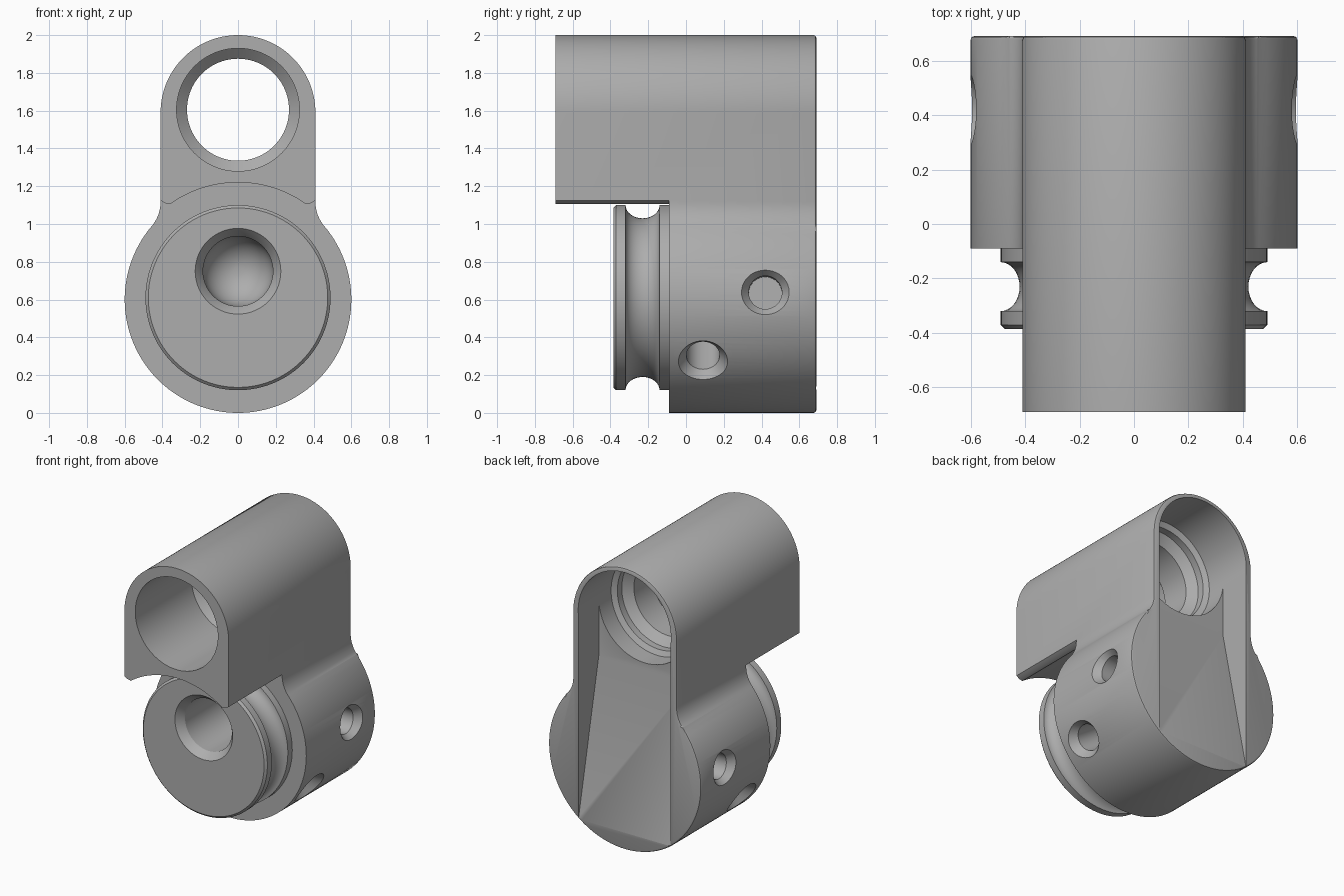
import bpy, bmesh, math
from mathutils import Matrix, Vector

cube = bpy.data.objects.get("Cube")
if cube:
    bpy.data.objects.remove(cube, do_unlink=True)

grey = bpy.data.materials.new("machined grey")
grey.use_nodes = True
colour = (0.42, 0.42, 0.42, 1)
grey.diffuse_color = colour
grey.node_tree.nodes["Principled BSDF"].inputs["Base Color"].default_value = colour

AXIS_LOW, AXIS_HIGH = 0.6, 1.59
R_LOW, R_HIGH, R_NECK = 0.6, 0.41, 0.2


def finish(name, bm):
    bmesh.ops.recalc_face_normals(bm, faces=bm.faces[:])
    mesh = bpy.data.meshes.new(name)
    bm.to_mesh(mesh)
    bm.free()
    mesh.materials.append(grey)
    obj = bpy.data.objects.new(name, mesh)
    bpy.context.collection.objects.link(obj)
    return obj


def arc(cx, cz, r, start, end, n):
    """Points along an arc in the x-z plane, angles in radians."""
    return [(cx + r * math.cos(a), cz + r * math.sin(a))
            for a in (start + (end - start) * i / n for i in range(n + 1))]


def prism(name, points, depth, bevel=0):
    """Extrude an outline of 3D points along depth, with an optional far-edge bevel."""
    bm = bmesh.new()
    face = bm.faces.new([bm.verts.new(p) for p in points])
    new = bmesh.ops.extrude_face_region(bm, geom=[face], use_keep_orig=True)["geom"]
    bmesh.ops.translate(bm, vec=depth, verts=[v for v in new if isinstance(v, bmesh.types.BMVert)])
    if bevel:
        cap = next(f for f in new if isinstance(f, bmesh.types.BMFace))
        bmesh.ops.bevel(bm, geom=cap.edges[:], offset=bevel, segments=2,
                        profile=0.5, affect='EDGES')
    return finish(name, bm)


def lathe(name, profile, origin, axis=(0, 1, 0), sides=96):
    """Closed solid of revolution from (radius, distance along axis) pairs."""
    bm = bmesh.new()
    rings = [[bm.verts.new((r * math.cos(2 * math.pi * i / sides),
                            r * math.sin(2 * math.pi * i / sides), d))
              for i in range(sides)] for r, d in profile]
    for a, b in zip(rings, rings[1:]):
        for i in range(sides):
            j = (i + 1) % sides
            bm.faces.new((a[i], a[j], b[j], b[i]))
    bm.faces.new(rings[0])
    bm.faces.new(rings[-1])
    turn = Vector(axis).to_track_quat('Z', 'Y').to_matrix().to_4x4()
    bm.transform(Matrix.Translation(origin) @ turn)
    return finish(name, bm)


def combine(target, tool, operation):
    mod = target.modifiers.new("combine", 'BOOLEAN')
    mod.object, mod.operation, mod.solver = tool, operation, 'EXACT'
    bpy.context.view_layer.objects.active = target
    bpy.ops.object.modifier_apply(modifier=mod.name)
    bpy.data.objects.remove(tool, do_unlink=True)


# Housing: keyhole outline with filleted neck, bevelled at the back
neck_x = R_HIGH + R_NECK
neck_h = math.sqrt((R_LOW + R_NECK) ** 2 - neck_x ** 2)
neck_a = math.atan2(neck_h, neck_x)
half = arc(0, AXIS_LOW, R_LOW, -math.pi / 2, neck_a, 48)
half += arc(neck_x, AXIS_LOW + neck_h, R_NECK, math.pi + neck_a, math.pi, 10)
half += arc(0, AXIS_HIGH, R_HIGH, 0, math.pi / 2, 32)
outline = half + [(-x, z) for x, z in half[-2:0:-1]]
housing = prism("housing", [(x, -0.69, z) for x, z in outline], (0, 1.38, 0), 0.014)

# Clearance under the overhanging tube
reach = math.acos(0.36 / 0.62)
under = [(-0.8, -0.2), (0.8, -0.2), (0.8, 1.13), (0.41, 1.125), (0.385, 1.11)]
under += arc(0, AXIS_LOW, 0.62, reach, math.pi - reach, 40)
under += [(-0.385, 1.11), (-0.41, 1.125), (-0.8, 1.13)]
combine(housing, prism("clearance_cutter", [(x, -0.8, z) for x, z in under],
                       (0, 0.71, 0)), 'DIFFERENCE')

# Grooved boss on the front
groove = [(0.42 + 0.07 * (1 - math.sin(a)), -0.23 - 0.09 * math.cos(a))
          for a in (math.pi * i / 16 for i in range(17))]
boss = [(0.475, -0.385), (0.49, -0.37)] + groove + [(0.49, 0.0)]
combine(housing, lathe("grooved_boss", boss, (0, 0, 0.61)), 'UNION')

# Stepped bore through the tube
bore = [(0.325, -0.8), (0.325, -0.06), (0.27, -0.01), (0.27, 0.2),
        (0.33, 0.25), (0.33, 0.3), (0.365, 0.32), (0.365, 0.8)]
combine(housing, lathe("bore_cutter", bore, (0, 0, 1.605)), 'DIFFERENCE')

# Sloping pocket in the back
ramp = [(0.75, -0.16), (0.46, 1.2), (0.46, 1.6), (0.8, 1.6), (0.8, -0.16)]
combine(housing, prism("pocket_cutter", [(-0.363, y, z) for y, z in ramp],
                       (0.726, 0, 0)), 'DIFFERENCE')

# Round-ended socket in the boss
dome = [(0.185 * math.cos(a), 0.2 + 0.185 * math.sin(a))
        for a in (math.pi / 2 * i / 12 for i in range(12))]
socket = [(0.235, -0.395), (0.19, -0.34), (0.185, -0.33)] + dome
combine(housing, lathe("socket_cutter", socket, (0, 0, 0.75), sides=64), 'DIFFERENCE')

# Two chamfered screw holes on each side, drilled towards the axis
for side in (1, -1):
    for y, tilt, depth in ((0.42, 0.05, 0.16), (0.09, -0.59, 0.4)):
        out = Vector((side * math.cos(tilt), 0, math.sin(tilt)))
        hole = [(0.14, 0.62), (0.12, 0.59), (0.088, 0.55), (0.088, 0.6 - depth)]
        tool = lathe("screw_hole_cutter", hole, (0, y, AXIS_LOW + 0.01), out, 40)
        combine(housing, tool, 'DIFFERENCE')

bpy.ops.object.select_all(action='DESELECT')
housing.select_set(True)
bpy.context.view_layer.objects.active = housing
bpy.ops.object.shade_smooth_by_angle(angle=math.radians(25))
